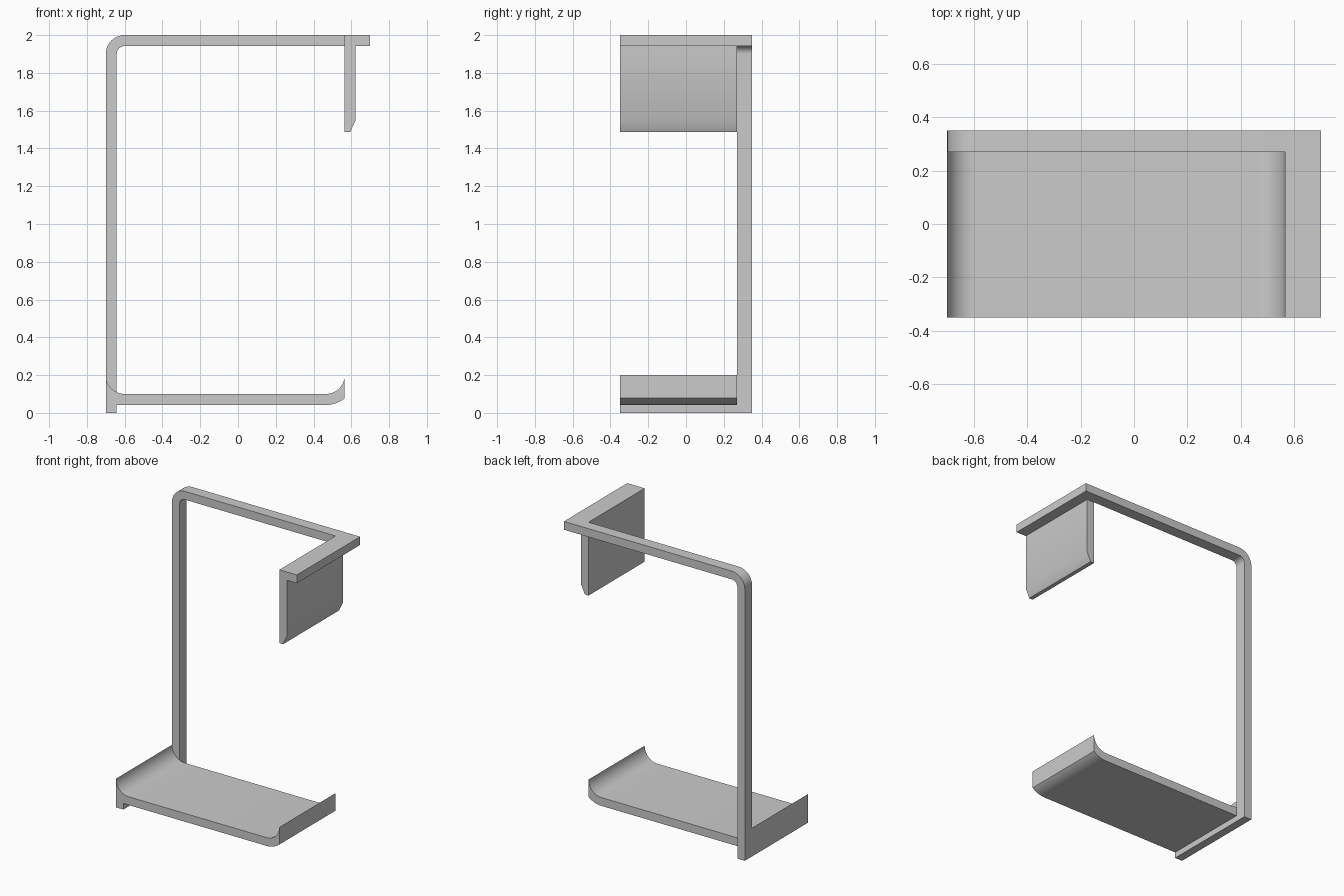
import bpy, bmesh
from math import cos, sin, sqrt, asin, radians, degrees

cube = bpy.data.objects.get("Cube")
if cube:
    bpy.data.objects.remove(cube, do_unlink=True)

HALF_X, HALF_Y, TOP = 0.70, 0.35, 2.0
FRAME_FRONT = 0.27      # front face of the rear frame
THICK = 0.058           # sheet thickness
EDGE = 0.565            # right edge of tray, inner face of hook
LIP_R = 0.10            # tray lip radius

grey = bpy.data.materials.new("plain_grey")
grey.use_nodes = True
colour = (0.6, 0.6, 0.6, 1)
grey.diffuse_color = colour
grey.node_tree.nodes["Principled BSDF"].inputs["Base Color"].default_value = colour


def arc(cx, cz, r, start, end, steps=12):
    angles = [radians(start + (end - start) * i / steps) for i in range(steps + 1)]
    return [(cx + r * cos(a), cz + r * sin(a)) for a in angles]


def extrude_profile(name, profile, y0, y1):
    """Extrude an x-z outline along y."""
    bm = bmesh.new()
    face = bm.faces.new([bm.verts.new((x, y0, z)) for x, z in profile])
    solid = bmesh.ops.extrude_face_region(bm, geom=[face])
    moved = [v for v in solid["geom"] if isinstance(v, bmesh.types.BMVert)]
    bmesh.ops.translate(bm, verts=moved, vec=(0, y1 - y0, 0))
    bmesh.ops.recalc_face_normals(bm, faces=bm.faces)
    mesh = bpy.data.meshes.new(name)
    bm.to_mesh(mesh)
    bm.free()
    mesh.materials.append(grey)
    obj = bpy.data.objects.new(name, mesh)
    bpy.context.collection.objects.link(obj)
    bpy.ops.object.select_all(action="DESELECT")
    obj.select_set(True)
    bpy.context.view_layer.objects.active = obj
    bpy.ops.object.shade_smooth_by_angle(angle=radians(30))
    return obj


# Rear frame: post, rounded corner and top bar
cx, cz = -HALF_X + 0.10, TOP - 0.10
frame = [(-HALF_X, 0)] + arc(cx, cz, 0.10, 180, 90)
frame += [(HALF_X, TOP), (HALF_X, TOP - THICK)]
frame += arc(cx, cz, 0.10 - THICK, 90, 180) + [(-HALF_X + THICK, 0)]
extrude_profile("rear_frame", frame, FRAME_FRONT, HALF_Y)

# Tray: foot strip on the left, concave lips at both ends
lip_z = 0.2
floor_z = lip_z - LIP_R - THICK
outer_r = LIP_R + THICK
clip = degrees(asin(LIP_R / outer_r))   # outer curve stops at the right edge
tray = [(-HALF_X, 0)] + arc(-HALF_X + LIP_R, lip_z, LIP_R, 180, 270)
tray += arc(EDGE - LIP_R, lip_z, LIP_R, 270, 360)
tray += arc(EDGE - LIP_R, lip_z, outer_r, 270 + clip, 270)
tray += [(-HALF_X + THICK, floor_z), (-HALF_X + THICK, 0)]
extrude_profile("tray", tray, -HALF_Y, FRAME_FRONT)

# Hook: top ledge with a hanging plate, chamfered at its lower edge
hook = [(EDGE, TOP), (HALF_X, TOP), (HALF_X, TOP - THICK),
        (EDGE + THICK, TOP - THICK), (EDGE + THICK, 1.55),
        (EDGE + THICK / 2, 1.487), (EDGE, 1.487)]
extrude_profile("hook_plate", hook, -HALF_Y, FRAME_FRONT)
